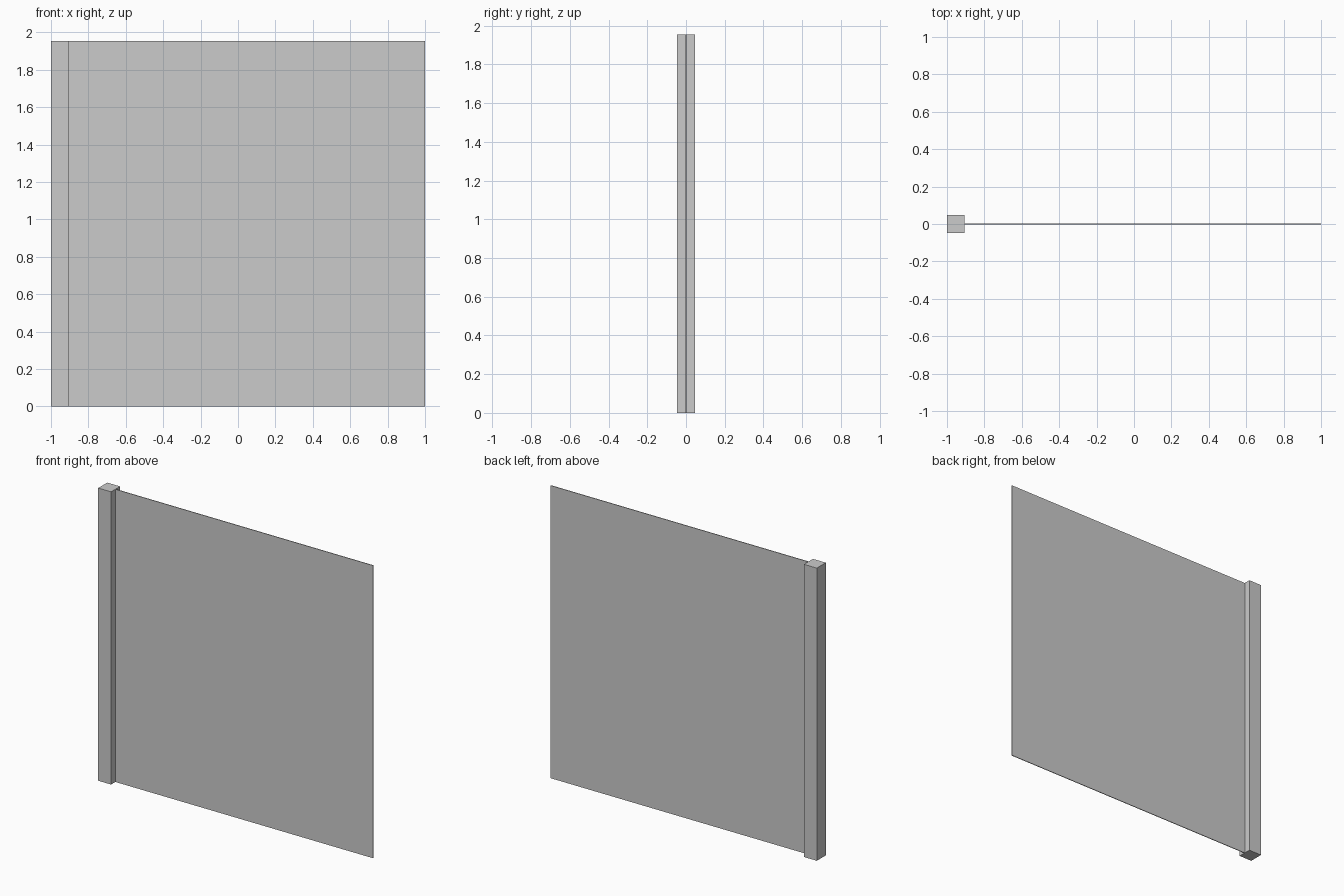
import bpy

if "Cube" in bpy.data.objects:
    bpy.data.objects.remove(bpy.data.objects["Cube"])


def box(name, x0, x1, depth, z0, z1):
    """Axis-aligned box centred on y = 0."""
    bpy.ops.mesh.primitive_cube_add(size=1, location=((x0 + x1) / 2, 0, (z0 + z1) / 2))
    obj = bpy.context.object
    obj.name = name
    obj.scale = (x1 - x0, depth, z1 - z0)
    bpy.ops.object.transform_apply(location=False, rotation=False, scale=True)
    return obj


HEIGHT = 1.955
POST = 0.095

# Square upright at the left end
box("post", -1, -1 + POST, POST, 0, HEIGHT)

# Thin sheet running from the post to the right end
box("panel", -1 + POST, 1, 0.005, 0, HEIGHT)
